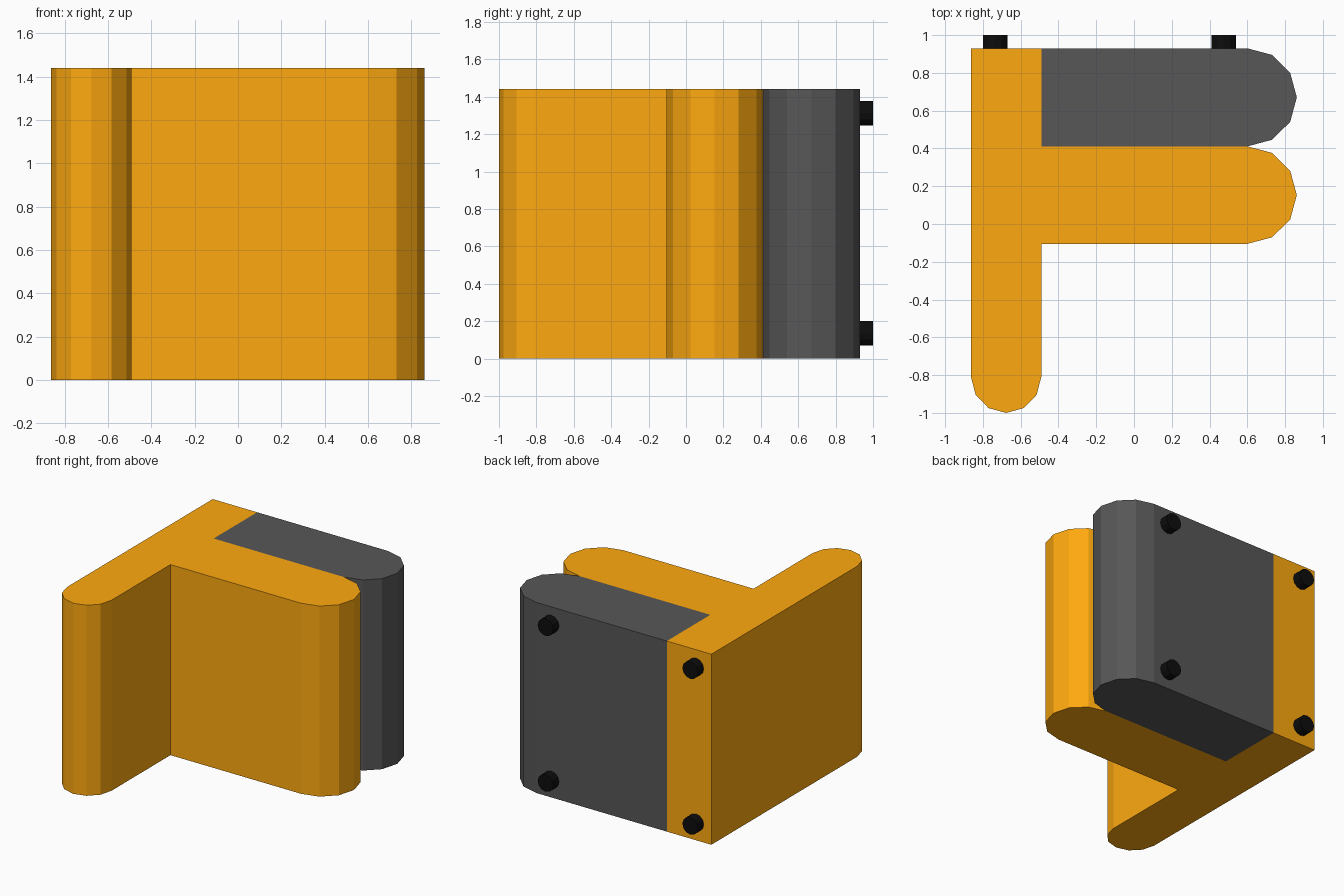
import bpy, bmesh, math
from mathutils import Matrix

if "Cube" in bpy.data.objects:
    bpy.data.objects.remove(bpy.data.objects["Cube"])

HEIGHT = 1.44


def material(name, color):
    m = bpy.data.materials.new(name)
    m.diffuse_color = (*color, 1)
    m.use_nodes = True
    m.node_tree.nodes["Principled BSDF"].inputs["Base Color"].default_value = m.diffuse_color
    return m


def finish(name, bm, mat):
    bmesh.ops.recalc_face_normals(bm, faces=bm.faces[:])
    mesh = bpy.data.meshes.new(name)
    bm.to_mesh(mesh)
    bm.free()
    mesh.materials.append(mat)
    obj = bpy.data.objects.new(name, mesh)
    bpy.context.collection.objects.link(obj)
    return obj


def half_round(cx, cy, rx, ry, start):
    """Half circle in six segments, running counter-clockwise from start degrees."""
    return [(cx + rx * math.cos(math.radians(start + 30 * i)),
             cy + ry * math.sin(math.radians(start + 30 * i))) for i in range(7)]


def extrude_profile(name, points, mat):
    bm = bmesh.new()
    face = bm.faces.new([bm.verts.new((x, y, 0)) for x, y in points])
    top = bmesh.ops.extrude_face_region(bm, geom=[face])["geom"]
    # The extrusion keeps no bottom cap of its own, so restore it if missing
    verts = [v for v in top if isinstance(v, bmesh.types.BMVert)]
    bmesh.ops.translate(bm, verts=verts, vec=(0, 0, HEIGHT))
    bmesh.ops.holes_fill(bm, edges=[e for e in bm.edges if e.is_boundary], sides=0)
    return finish(name, bm, mat)


orange = material("orange", (1.0, 0.40, 0.005))
grey = material("dark_grey", (0.095, 0.095, 0.095))
black = material("black", (0.004, 0.004, 0.004))

# Orange body: long stem and middle arm, both with rounded ends
body = [(-0.863, 0.93)]
body += half_round(-0.677, -0.81, 0.186, 0.19, 180)
body += [(-0.491, -0.105)]
body += half_round(0.60, 0.153, 0.262, 0.258, -90)
body += [(-0.491, 0.411), (-0.491, 0.93)]
extrude_profile("orange_body", body, orange)

# Grey arm along the back
arm = half_round(0.60, 0.6705, 0.262, 0.2595, -90) + [(-0.491, 0.93), (-0.491, 0.411)]
extrude_profile("grey_arm", arm, grey)

# Four short pegs on the back face
for side, x in (("left", -0.735), ("right", 0.475)):
    for level, z in (("lower", 0.135), ("upper", 1.312)):
        bm = bmesh.new()
        bmesh.ops.create_cone(
            bm, cap_ends=True, segments=12, radius1=0.065, radius2=0.065, depth=0.07,
            matrix=Matrix.Translation((x, 0.965, z)) @ Matrix.Rotation(math.pi / 2, 4, 'X'))
        finish(f"{level}_{side}_peg", bm, black)
